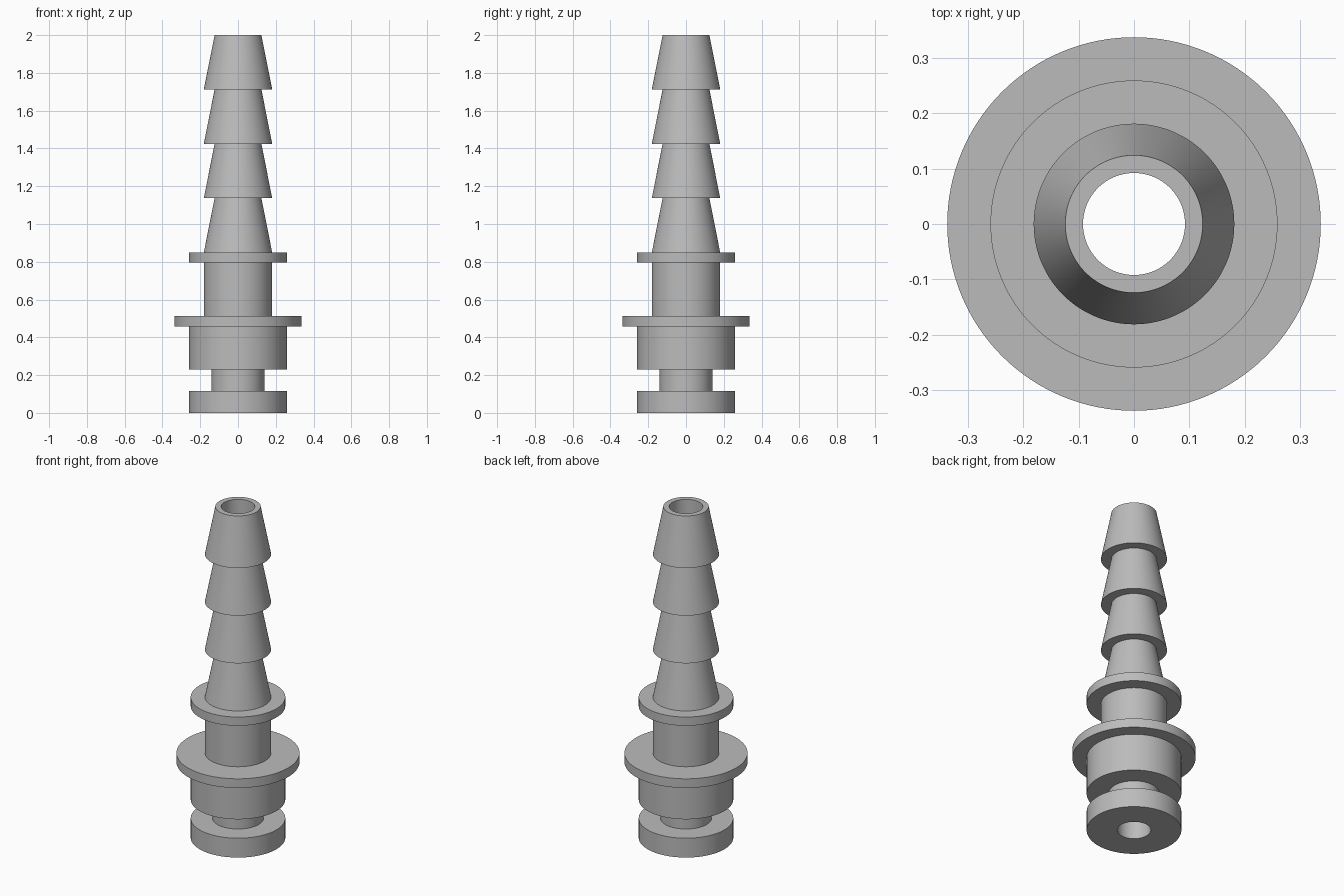
import bpy
import bmesh
import math

SEGMENTS = 128
BORE = 0.092
COLLAR = 0.259
STEM = 0.181
BARB_TIP = 0.124

if "Cube" in bpy.data.objects:
    bpy.data.objects.remove(bpy.data.objects["Cube"], do_unlink=True)

grey = bpy.data.materials.new("plain_grey")
grey.use_nodes = True
colour = (0.5, 0.5, 0.5, 1)
grey.diffuse_color = colour
grey.node_tree.nodes["Principled BSDF"].inputs["Base Color"].default_value = colour


def lathe(name, profile):
    """Revolve a closed (radius, height) outline around z."""
    bm = bmesh.new()
    rings = []
    for r, z in profile:
        rings.append([bm.verts.new((r * math.cos(a), r * math.sin(a), z))
                      for a in (math.tau * i / SEGMENTS for i in range(SEGMENTS))])
    for low, high in zip(rings, rings[1:] + rings[:1]):
        for i in range(SEGMENTS):
            j = (i + 1) % SEGMENTS
            bm.faces.new((low[i], low[j], high[j], high[i]))
    bmesh.ops.recalc_face_normals(bm, faces=bm.faces)
    mesh = bpy.data.meshes.new(name)
    bm.to_mesh(mesh)
    bm.free()
    mesh.materials.append(grey)
    obj = bpy.data.objects.new(name, mesh)
    bpy.context.collection.objects.link(obj)
    bpy.ops.object.select_all(action="DESELECT")
    obj.select_set(True)
    bpy.context.view_layer.objects.active = obj
    bpy.ops.object.shade_smooth_by_angle(angle=math.radians(30))
    return obj


# Stacked cylinders from the foot up: (radius, bottom, top)
steps = [
    (COLLAR, 0, 0.117),      # foot
    (0.14, 0.117, 0.231),    # seal groove
    (COLLAR, 0.231, 0.457),  # body
    (0.337, 0.457, 0.512),   # flange
    (STEM, 0.512, 0.796),    # stem
    (COLLAR, 0.796, 0.849),  # collar
]
profile = [(BORE, 0)]
for radius, bottom, top in steps:
    profile += [(radius, bottom), (radius, top)]

# Four tapered hose barbs
barb_start = 0.849
barb_height = (2 - barb_start) / 4
for i in range(4):
    z = barb_start + i * barb_height
    profile += [(STEM, z), (BARB_TIP, z + barb_height)]

# Close the outline down the through bore
profile.append((BORE, 2))
lathe("hose_barb_fitting", profile)
